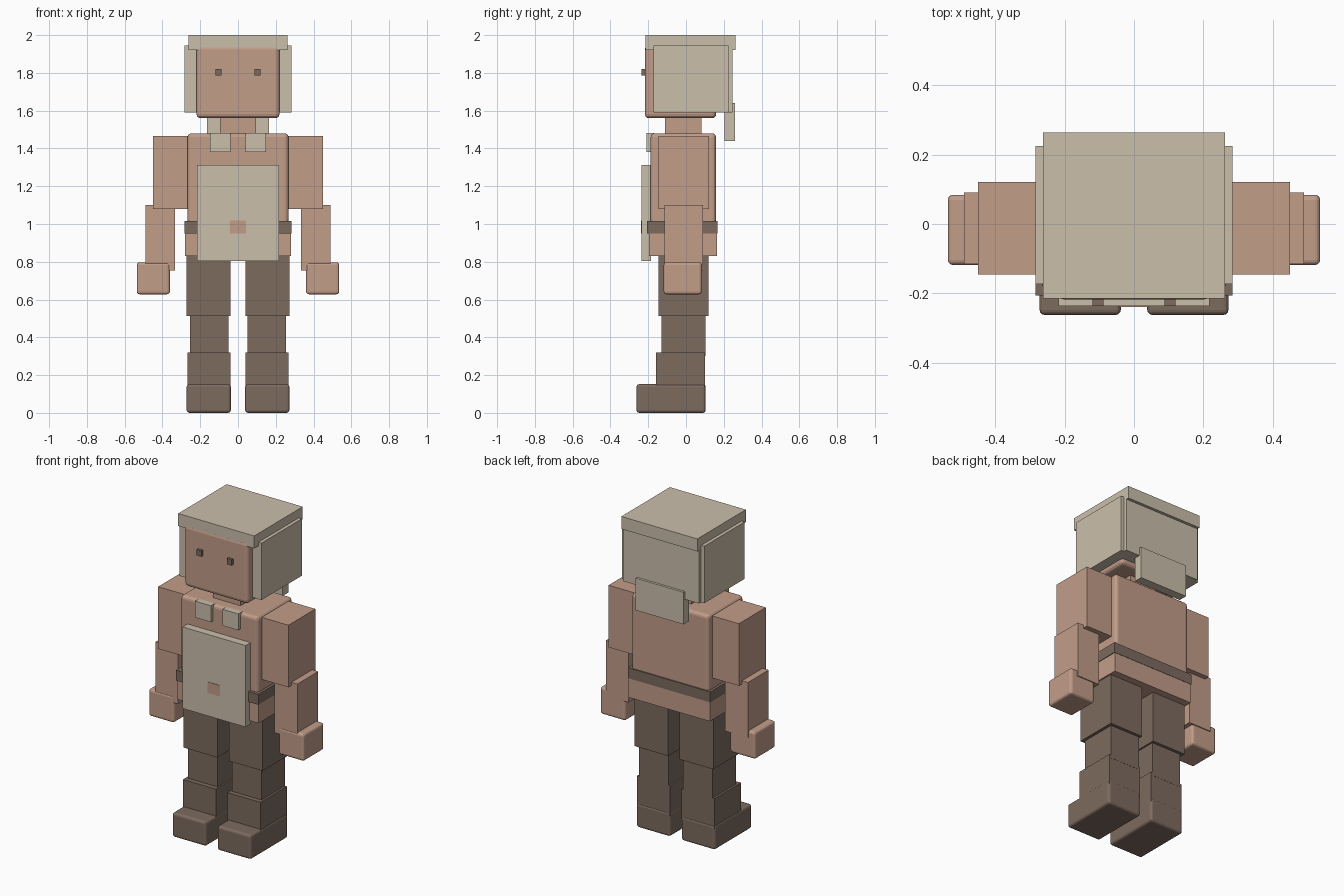
import bpy, bmesh

if "Cube" in bpy.data.objects:
    bpy.data.objects.remove(bpy.data.objects["Cube"])


def material(name, rgb):
    m = bpy.data.materials.new(name)
    m.diffuse_color = (*rgb, 1.0)
    m.use_nodes = True
    m.node_tree.nodes["Principled BSDF"].inputs["Base Color"].default_value = m.diffuse_color
    return m


SKIN = material("skin tan", (0.54, 0.337, 0.25))
CREAM = material("cream", (0.597, 0.521, 0.407))
BROWN = material("dark brown", (0.205, 0.147, 0.114))


def box(name, mat, x, y, z, bevel=0.0):
    """Box between the given (min, max) ranges, optionally with rounded edges."""
    bm = bmesh.new()
    bmesh.ops.create_cube(bm, size=1.0)
    for v in bm.verts:
        v.co = [r[0] if c < 0 else r[1] for c, r in zip(v.co, (x, y, z))]
    mesh = bpy.data.meshes.new(name)
    bm.to_mesh(mesh)
    bm.free()
    mesh.materials.append(mat)
    ob = bpy.data.objects.new(name, mesh)
    bpy.context.collection.objects.link(ob)
    if bevel:
        mod = ob.modifiers.new("rounded_edges", "BEVEL")
        mod.width = bevel
        mod.segments = 3
    return ob


def centred(name, mat, half, y, z, bevel=0.0):
    return box(name, mat, (-half, half), y, z, bevel)


def pair(name, mat, x, y, z, bevel=0.0):
    box("left_" + name, mat, x, y, z, bevel)
    box("right_" + name, mat, (-x[1], -x[0]), y, z, bevel)


# Head, eyes and neck
centred("head", SKIN, 0.22, (-0.218, 0.16), (1.56, 1.945), 0.022)
pair("eye", BROWN, (0.088, 0.12), (-0.236, -0.21), (1.785, 1.821))
centred("neck", SKIN, 0.095, (-0.11, 0.082), (1.45, 1.58))

# Hair: cap, side panels, back panel and tail
centred("hair_cap", CREAM, 0.262, (-0.215, 0.263), (1.922, 2.0))
pair("hair_side", CREAM, (0.215, 0.283), (-0.173, 0.224), (1.59, 1.945))
centred("hair_back", CREAM, 0.262, (0.15, 0.245), (1.59, 1.93))
centred("hair_tail", CREAM, 0.165, (0.205, 0.26), (1.44, 1.64))

# Torso, belt and hips
centred("torso", SKIN, 0.267, (-0.187, 0.159), (0.95, 1.48), 0.02)
centred("belt", BROWN, 0.284, (-0.206, 0.167), (0.95, 1.015))
centred("hips", SKIN, 0.28, (-0.196, 0.165), (0.83, 0.95))

# Apron with buckle patch, collar flaps
centred("apron", CREAM, 0.218, (-0.236, -0.186), (0.805, 1.313))
centred("buckle", SKIN, 0.042, (-0.239, -0.234), (0.95, 1.018))
pair("collar_flap", CREAM, (0.04, 0.149), (-0.21, -0.17), (1.38, 1.482))

# Arms
pair("upper_arm", SKIN, (0.25, 0.449), (-0.145, 0.121), (1.08, 1.467))
pair("forearm", SKIN, (0.333, 0.49), (-0.115, 0.09), (0.755, 1.1))
pair("hand", SKIN, (0.36, 0.536), (-0.118, 0.084), (0.628, 0.797), 0.015)

# Legs
pair("thigh", BROWN, (0.04, 0.272), (-0.146, 0.12), (0.512, 0.85))
pair("knee", BROWN, (0.05, 0.254), (-0.13, 0.102), (0.3, 0.53))
pair("shin", BROWN, (0.04, 0.267), (-0.16, 0.101), (0.13, 0.32))
pair("shoe", BROWN, (0.038, 0.272), (-0.262, 0.104), (0.0, 0.152), 0.015)
